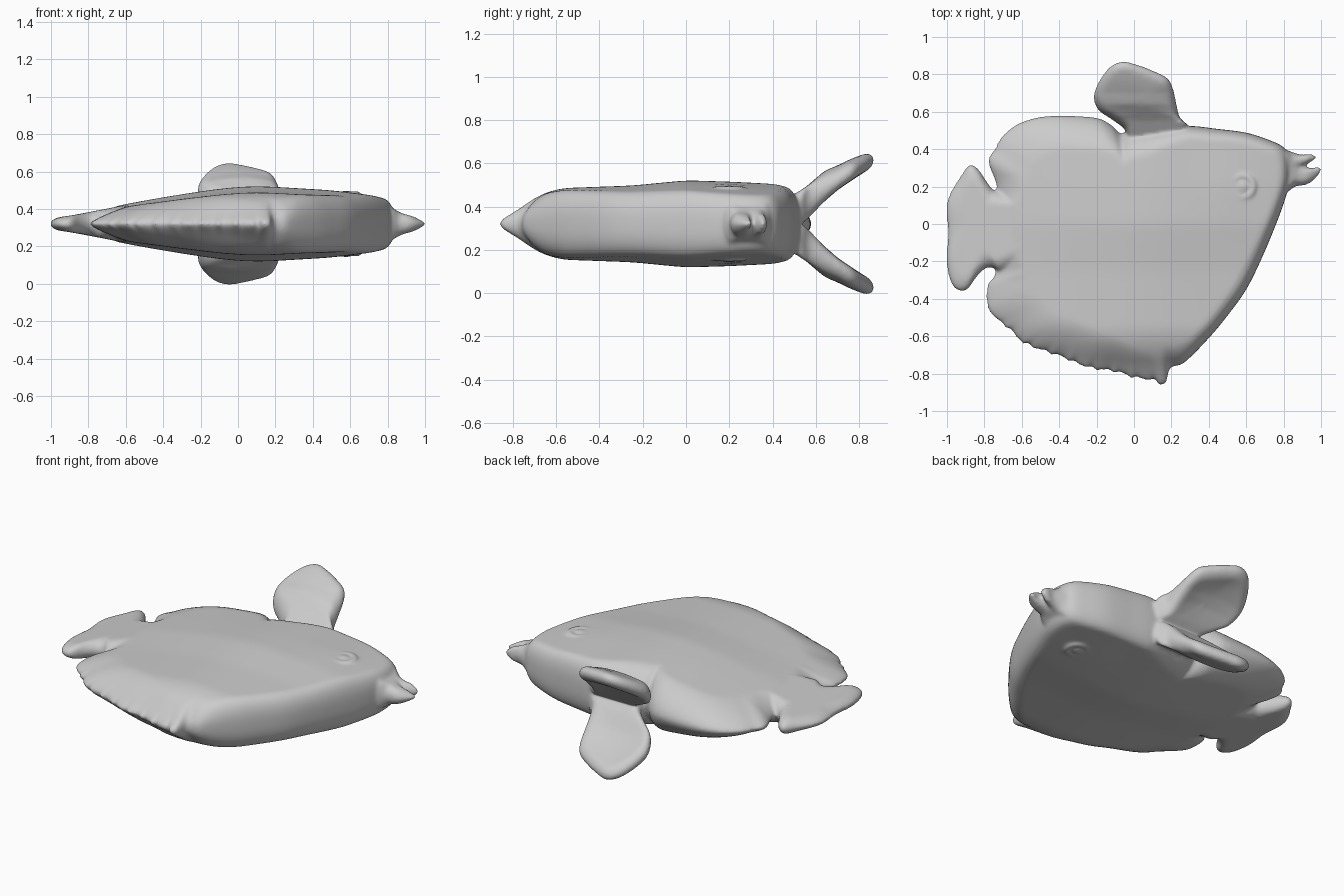
import bpy, bmesh, math
from mathutils import Vector

if "Cube" in bpy.data.objects:
    bpy.data.objects.remove(bpy.data.objects["Cube"])

MID = 0.32  # height of the symmetry plane; the fish lies on its side


def lerp(table, x):
    for (x0, v0), (x1, v1) in zip(table, table[1:]):
        if x <= x1:
            return v0 + (v1 - v0) * max(0, (x - x0) / (x1 - x0))
    return table[-1][1]


def soft(table, x, w=.04):
    return sum(lerp(table, x + k * w) for k in (-2, -1, 0, 1, 2)) / 5


def spline(pts, n=8):
    # closed Catmull-Rom curve through the outline points
    out = []
    P = [Vector(p) for p in pts]
    for i in range(len(P)):
        a, b, c, d = (P[(i + k) % len(P)] for k in (-1, 0, 1, 2))
        for j in range(n):
            t = j / n
            out.append(0.5 * (2 * b + (c - a) * t + (2 * a - 5 * b + 4 * c - d) * t * t
                              + (3 * b - a - 3 * c + d) * t ** 3))
    return out


def plate(name, outline, center, half, rim, power=lambda x, y: 2.0,
          shift=lambda x, y, s: 0, ripple=lambda x, y: 0, rings=24):
    # pillow-like solid: outline in plan, rounded rim, local half thickness
    C = Vector(center)
    bm = bmesh.new()
    fr = [1 - (1 - i / rings) ** 2 for i in range(1, rings + 1)]

    def height(p, d, s, sign):
        k = min(d / rim(p.x, p.y), 1)
        e = power(p.x, p.y)
        f = max(0, 1 - (1 - k) ** e) ** (1 / e)
        return MID + shift(p.x, p.y, s) + sign * half(p.x, p.y) * f

    edge = None
    n = len(outline)
    for sign in (1, -1):
        prev = [bm.verts.new((C.x, C.y, height(C, 9, 0, sign)))] * n
        for s in fr:
            if s == 1 and edge:
                ring = edge
            else:
                ring = []
                for P in outline:
                    p = C + (P - C) * s
                    z = height(p, (P - C).length * (1 - s), s, sign)
                    ring.append(bm.verts.new((p.x, p.y + ripple(P.x, P.y) * s ** 30, z)))
            for i in range(n):
                j = (i + 1) % n
                q = [prev[i], ring[i], ring[j]]
                if prev[i] is not prev[j]:
                    q.append(prev[j])
                bm.faces.new(q)
            prev = ring
        edge = prev
    bmesh.ops.recalc_face_normals(bm, faces=bm.faces)
    me = bpy.data.meshes.new(name)
    bm.to_mesh(me)
    bm.free()
    ob = bpy.data.objects.new(name, me)
    bpy.context.collection.objects.link(ob)
    parts.append(ob)


parts = []
THICK = [(-1, .03), (-.95, .037), (-.8, .065), (-.6, .107), (-.4, .143), (-.2, .175), (-.05, .195),
         (.1, .204), (.25, .196), (.5, .178), (.75, .15), (.85, .13)]
DROP = [(-.86, .2), (-.77, .35), (-.68, .66), (-.58, .82), (-.25, .88), (0, 1), (.2, .97), (.4, .92), (.6, .86)]


def body_half(x, y):
    # gentle cheek swelling around the eye
    cheek = .006 * math.exp(-((x - .5) ** 2 + (y - .2) ** 2) / .03)
    return soft(THICK, x) * soft(DROP, y, .02) + cheek


def body_rim(x, y):
    r = lerp([(-.8, .26), (-.3, .22), (.1, .15), (.3, .09), (.8, .08)], x)
    # full thickness where the tail joins
    if x < -.45:
        r *= lerp([(-.3, 1), (-.15, .35), (.1, .35), (.25, 1)], y)
    return r


def body_power(x, y):
    return lerp([(-.1, 1.7), (.3, 2.5)], x)


def fringe(x, y):
    # ragged lower edge
    if y < -.5 and x < .19:
        return .007 * math.sin(x * 75) + .005 * math.sin(x * 131)
    return 0


# Body
body_pts = [(.8, .41), (.72, .45), (.6, .488), (.45, .508), (.28, .525), (.1, .51), (-.03, .5), (-.07, .482),
            (-.13, .535), (-.22, .57), (-.45, .578), (-.6, .545), (-.7, .475), (-.745, .4), (-.78, .335),
            (-.735, .2), (-.72, 0), (-.74, -.25), (-.785, -.33), (-.785, -.44), (-.745, -.5), (-.68, -.55),
            (-.58, -.64), (-.4, -.705), (-.25, -.765), (-.1, -.79), (0, -.82), (.1, -.835), (.165, -.855),
            (.195, -.77), (.27, -.74), (.4, -.61), (.5, -.49), (.6, -.35), (.68, -.19), (.76, 0), (.81, .14),
            (.835, .25), (.83, .35)]
plate("body", spline(body_pts, 12), (0, -.08), body_half, body_rim, body_power, ripple=fringe, rings=36)

# Tail fin
tail_pts = [(-.5, .1), (-.69, .165), (-.75, .18), (-.79, .23), (-.835, .295), (-.88, .315), (-.93, .25),
            (-.985, .16), (-1.004, .08), (-.995, -.05), (-1.003, -.2), (-.978, -.315), (-.935, -.357),
            (-.89, -.348), (-.84, -.28), (-.79, -.235), (-.75, -.235), (-.69, -.25), (-.5, -.13)]
plate("tail_fin", spline(tail_pts), (-.84, 0), lambda x, y: soft(THICK, x) * .95, lambda x, y: .09)

# Paired fins, spread in a V
fin_pts = [(0, .42), (-.05, .505), (-.12, .56), (-.19, .61), (-.215, .68), (-.188, .76), (-.13, .838),
           (-.06, .868), (.02, .85), (.1, .82), (.18, .778), (.21, .72), (.225, .65), (.245, .57),
           (.29, .515), (.24, .42)]
for name, sg in (("upper_fin", 1), ("lower_fin", -1)):
    def lift(x, y, s, sg=sg):
        d = y - .6
        cup = .03 * (1 - s * s) * min(1, max(0, (y - .56) / .08))
        return sg * (.126 + .69 * d - .22 * d * d + cup)
    plate(name, spline(fin_pts), (.03, .66),
          lambda x, y: lerp([(.4, .09), (.58, .075), (.7, .048), (.87, .04)], y),
          lambda x, y: .05, shift=lift, rings=16)

# Lips of the snout
LIP = [(.7, .12), (.8, .105), (.84, .075), (.88, .055), (.93, .042), (.98, .022), (1, .018)]
upper = [(.7, .40), (.79, .402), (.85, .383), (.9, .37), (.945, .374), (.976, .357), (.95, .335), (.915, .315),
         (.86, .27), (.7, .24)]
lower = [(.7, .34), (.85, .34), (.905, .312), (.95, .298), (.985, .305), (1.003, .29), (.968, .24), (.92, .21),
         (.86, .2), (.81, .17), (.7, .17)]
for name, pts, c in (("upper_lip", upper, (.84, .33)), ("lower_lip", lower, (.86, .26))):
    plate(name, spline(pts, 6), c, lambda x, y: lerp(LIP, x), lambda x, y: .05, rings=14)

# Eyes: shallow ring and pupil on each side
ez = body_half(.58, .2)
for sg in (1, -1):
    bpy.ops.mesh.primitive_torus_add(location=(.58, .2, MID + sg * (ez - .01)), major_radius=.058,
                                     minor_radius=.017, major_segments=32, minor_segments=10)
    parts.append(bpy.context.object)
    bpy.ops.mesh.primitive_uv_sphere_add(location=(.58, .2, MID + sg * (ez - .003)), radius=.032,
                                         segments=24, ring_count=12)
    bpy.context.object.scale.z = .4
    parts.append(bpy.context.object)

# Fuse the parts into one skin with soft joins
bpy.ops.object.select_all(action='DESELECT')
for ob in parts:
    ob.select_set(True)
fish = parts[0]
bpy.context.view_layer.objects.active = fish
bpy.ops.object.join()
fish.name = "fish_body_with_fins"
remesh = fish.modifiers.new("fuse", 'REMESH')
remesh.mode = 'VOXEL'
remesh.voxel_size = .01
remesh.use_smooth_shade = True
smooth = fish.modifiers.new("soften", 'SMOOTH')
smooth.factor = .5
smooth.iterations = 6
